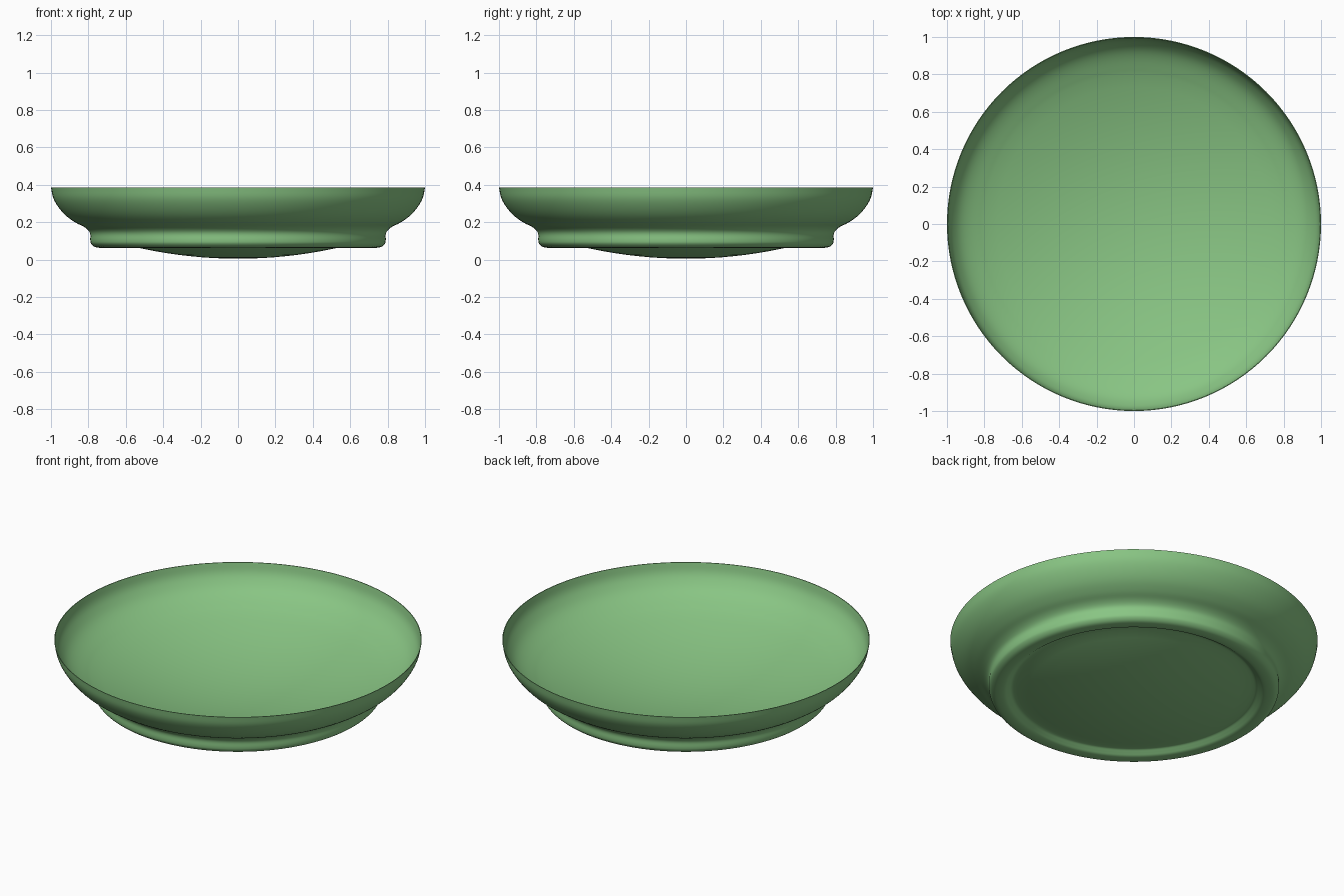
import bpy, bmesh, math
from mathutils import Vector

if "Cube" in bpy.data.objects:
    bpy.data.objects.remove(bpy.data.objects["Cube"])

SEGMENTS = 128


def smooth_path(pts, steps=4):
    """Catmull-Rom curve through (radius, z) points."""
    v = [Vector(p) for p in pts]
    v = [2 * v[0] - v[1]] + v + [2 * v[-1] - v[-2]]
    out = []
    for a, b, c, d in zip(v, v[1:], v[2:], v[3:]):
        for i in range(steps):
            t = i / steps
            out.append(0.5 * (2 * b + (c - a) * t + (2 * a - 5 * b + 4 * c - d) * t**2
                              + (3 * b - a - 3 * c + d) * t**3))
    return out + [v[-2]]


def parabola(z0, k, r1, n):
    return [Vector((r1 * i / n, z0 + k * (r1 * i / n) ** 2)) for i in range(n + 1)]


# Underside: sagging base, rounded foot ring, flared wall up to the rim
base = parabola(0.005, 0.205, 0.64, 10)
outer = base[:-1] + smooth_path([
    (0.64, 0.089), (0.665, 0.09), (0.685, 0.078), (0.705, 0.066), (0.735, 0.063),
    (0.765, 0.068), (0.785, 0.085), (0.79, 0.105), (0.79, 0.135), (0.80, 0.156),
    (0.825, 0.176), (0.87, 0.199), (0.92, 0.235), (0.96, 0.28), (0.988, 0.33), (1.0, 0.385)])

# Inside: shallow bowl floor steepening to the rim
floor = parabola(0.04, 0.225, 0.8, 12)
inner = floor[:-1] + smooth_path([
    (0.8, 0.184), (0.88, 0.222), (0.93, 0.256), (0.965, 0.297),
    (0.985, 0.335), (0.996, 0.385)])

profile = outer + inner[::-1]

# Revolve the profile into the dish
bm = bmesh.new()
vs = [bm.verts.new((p.x, 0, p.y)) for p in profile]
edges = [bm.edges.new(pair) for pair in zip(vs, vs[1:])]
bmesh.ops.spin(bm, geom=vs + edges, cent=(0, 0, 0), axis=(0, 0, 1),
               angle=math.tau, steps=SEGMENTS)
bmesh.ops.remove_doubles(bm, verts=bm.verts, dist=0.0005)
bmesh.ops.recalc_face_normals(bm, faces=bm.faces)
mesh = bpy.data.meshes.new("dish")
bm.to_mesh(mesh)
bm.free()
dish = bpy.data.objects.new("dish", mesh)
bpy.context.collection.objects.link(dish)

# Green glaze
mat = bpy.data.materials.new("green_glaze")
mat.diffuse_color = (0.25, 0.56, 0.23, 1)
mat.use_nodes = True
mat.node_tree.nodes["Principled BSDF"].inputs["Base Color"].default_value = mat.diffuse_color
mesh.materials.append(mat)

bpy.context.view_layer.objects.active = dish
dish.select_set(True)
bpy.ops.object.shade_smooth_by_angle(angle=math.radians(40))
